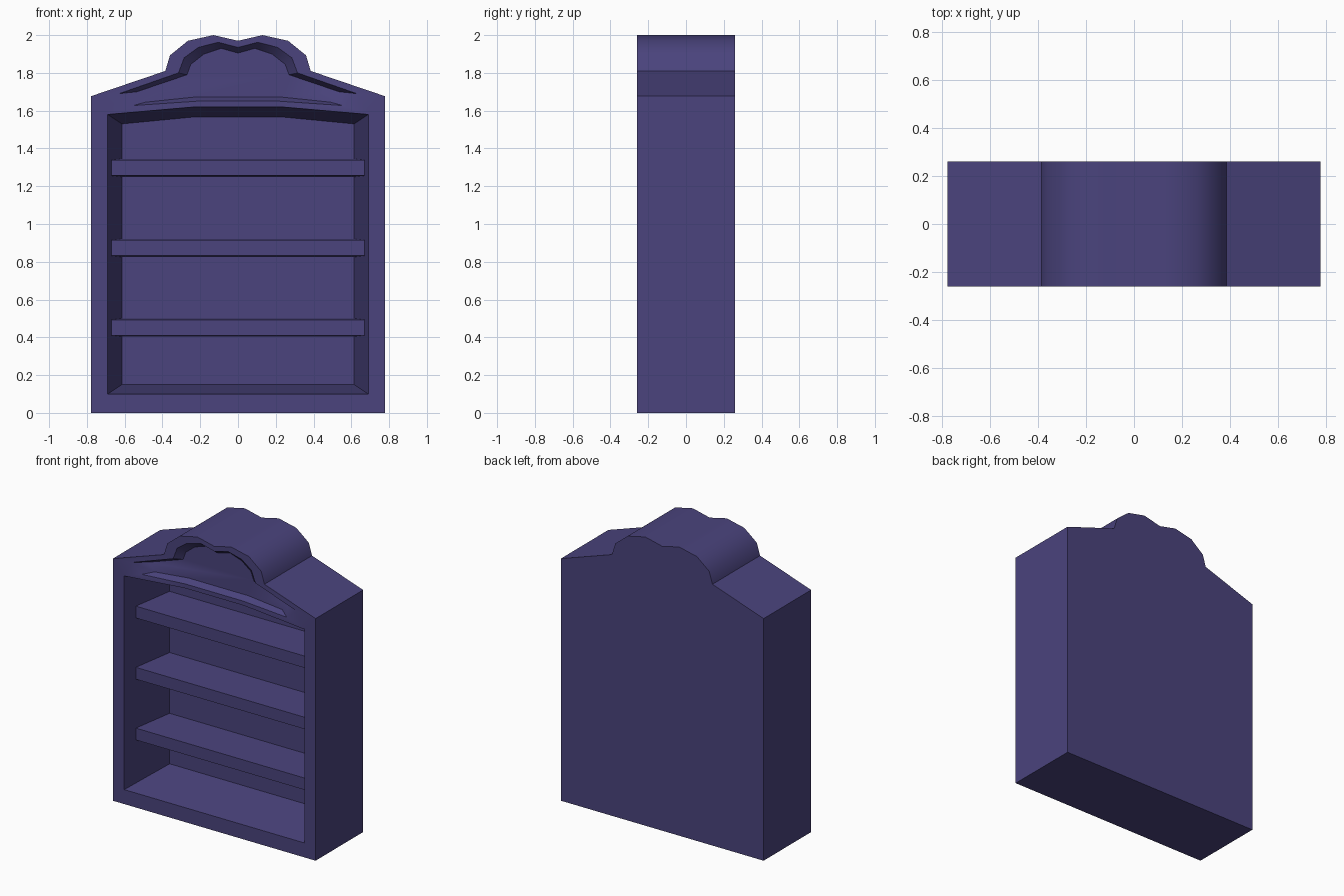
import bpy
import bmesh
import math

old = bpy.data.objects.get("Cube")
if old:
    bpy.data.objects.remove(old, do_unlink=True)

paint = bpy.data.materials.new("dusk_purple_paint")
paint.use_nodes = True
colour = (0.069, 0.057, 0.205, 1)
paint.diffuse_color = colour
paint.node_tree.nodes["Principled BSDF"].inputs["Base Color"].default_value = colour

FRONT, BACK = -0.26, 0.26


def mirrored(half):
    """Closed outline from its right half, listed from bottom to top."""
    return half + [(-x, z) for x, z in reversed(half) if x > 0]


def ring(bm, outline, y):
    return [bm.verts.new((x, y, z)) for x, z in outline]


def bridge(bm, a, b):
    for i in range(len(a)):
        j = (i + 1) % len(a)
        bm.faces.new((a[i], a[j], b[j], b[i]))


def finish(bm, name):
    bmesh.ops.recalc_face_normals(bm, faces=bm.faces[:])
    mesh = bpy.data.meshes.new(name)
    bm.to_mesh(mesh)
    bm.free()
    mesh.materials.append(paint)
    obj = bpy.data.objects.new(name, mesh)
    bpy.context.collection.objects.link(obj)
    bpy.ops.object.select_all(action='DESELECT')
    obj.select_set(True)
    bpy.context.view_layer.objects.active = obj
    bpy.ops.object.shade_smooth_by_angle(angle=math.radians(40))


# Cabinet outline with its scalloped crest
case = mirrored([(0.777, 0), (0.777, 1.677), (0.385, 1.81), (0.36, 1.893),
                 (0.265, 1.97), (0.13, 2.0), (0, 1.97)])

# Shelf opening, narrowing towards the back
opening = mirrored([(0.69, 0.10), (0.69, 1.58), (0.23, 1.62)])
opening_back = mirrored([(0.615, 0.15), (0.615, 1.53), (0.23, 1.567)])

# Shallow sunk panel in the crest
panel = mirrored([(0.22, 1.65), (0.555, 1.627), (0.63, 1.69), (0.315, 1.80),
                  (0.285, 1.88), (0.21, 1.935), (0.105, 1.962), (0, 1.935)])
panel_back = mirrored([(0.23, 1.672), (0.49, 1.645), (0.535, 1.70), (0.27, 1.79),
                       (0.25, 1.845), (0.18, 1.90), (0.09, 1.93), (0, 1.905)])

# Cabinet body: outer shell, two recesses and the front frame between them
bm = bmesh.new()
shell_front, shell_back = ring(bm, case, FRONT), ring(bm, case, BACK)
bridge(bm, shell_front, shell_back)
bm.faces.new(shell_back)
rims = [shell_front]
for front, back, depth in ((opening, opening_back, 0.39), (panel, panel_back, 0.045)):
    rim, floor = ring(bm, front, FRONT), ring(bm, back, FRONT + depth)
    bridge(bm, rim, floor)
    bm.faces.new(floor)
    rims.append(rim)
rim_edges = [bm.edges.get((r[i - 1], r[i])) for r in rims for i in range(len(r))]
bmesh.ops.triangle_fill(bm, use_beauty=True, edges=rim_edges, normal=(0, -1, 0))
finish(bm, "cabinet_body")

# Shelves, slightly thicker at the back
for name, z in (("lower", 0.452), ("middle", 0.873), ("upper", 1.297)):
    bm = bmesh.new()
    ends = []
    for y, t in ((-0.16, 0.041), (0.14, 0.048)):
        ends.append(ring(bm, mirrored([(0.67, z - t), (0.67, z + t)]), y))
    bridge(bm, *ends)
    for end in ends:
        bm.faces.new(end)
    finish(bm, name + "_shelf")
